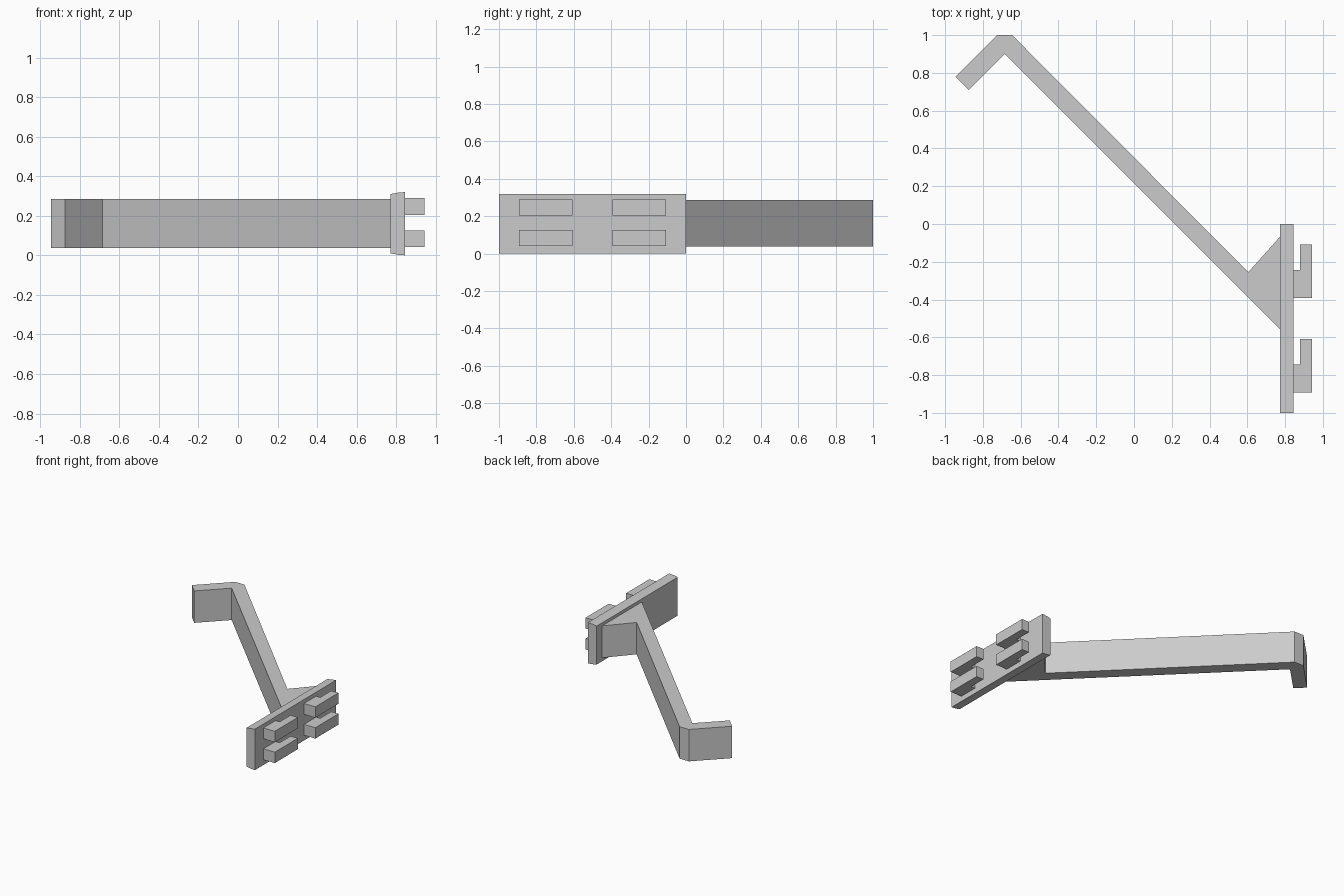
import bpy
import bmesh
from mathutils import Vector

cube = bpy.data.objects.get("Cube")
if cube:
    bpy.data.objects.remove(cube, do_unlink=True)

grey = bpy.data.materials.new("light_grey")
grey.use_nodes = True
grey.diffuse_color = (0.6, 0.6, 0.6, 1)
grey.node_tree.nodes["Principled BSDF"].inputs["Base Color"].default_value = (0.6, 0.6, 0.6, 1)


def extrude_profile(name, points, direction):
    """Closed prism from a planar outline swept along a direction."""
    bm = bmesh.new()
    face = bm.faces.new([bm.verts.new(p) for p in points])
    swept = bmesh.ops.extrude_face_region(bm, geom=[face], use_keep_orig=True)
    moved = [g for g in swept["geom"] if isinstance(g, bmesh.types.BMVert)]
    bmesh.ops.translate(bm, verts=moved, vec=Vector(direction))
    bmesh.ops.recalc_face_normals(bm, faces=bm.faces)
    mesh = bpy.data.meshes.new(name)
    bm.to_mesh(mesh)
    bm.free()
    mesh.materials.append(grey)
    obj = bpy.data.objects.new(name, mesh)
    bpy.context.collection.objects.link(obj)
    return obj


# Diagonal arm with bent tip and flared foot
arm = [(0.775, -0.56), (-0.685, 0.9), (-0.875, 0.71), (-0.945, 0.78),
       (-0.725, 1.0), (-0.645, 1.0), (0.605, -0.255), (0.775, -0.065)]
extrude_profile("arm", [(x, y, 0.037) for x, y in arm], (0, 0, 0.249))

# Mounting plate with slightly tapered rear edges
plate = [(0.772, 0.01), (0.81, 0.003), (0.845, 0), (0.845, 0.32), (0.81, 0.317), (0.772, 0.31)]
extrude_profile("mounting_plate", [(x, -1, z) for x, z in plate], (0, 1, 0))

# Four L-shaped hooks on the plate
hook = [(0.845, 0), (0.943, 0), (0.943, 0.285), (0.88, 0.285), (0.88, 0.15), (0.845, 0.15)]
for side, y0 in (("front", -0.893), ("rear", -0.393)):
    for level, z0 in (("lower", 0.041), ("upper", 0.204)):
        extrude_profile(f"{side}_{level}_hook", [(x, y0 + y, z0) for x, y in hook], (0, 0, 0.085))
